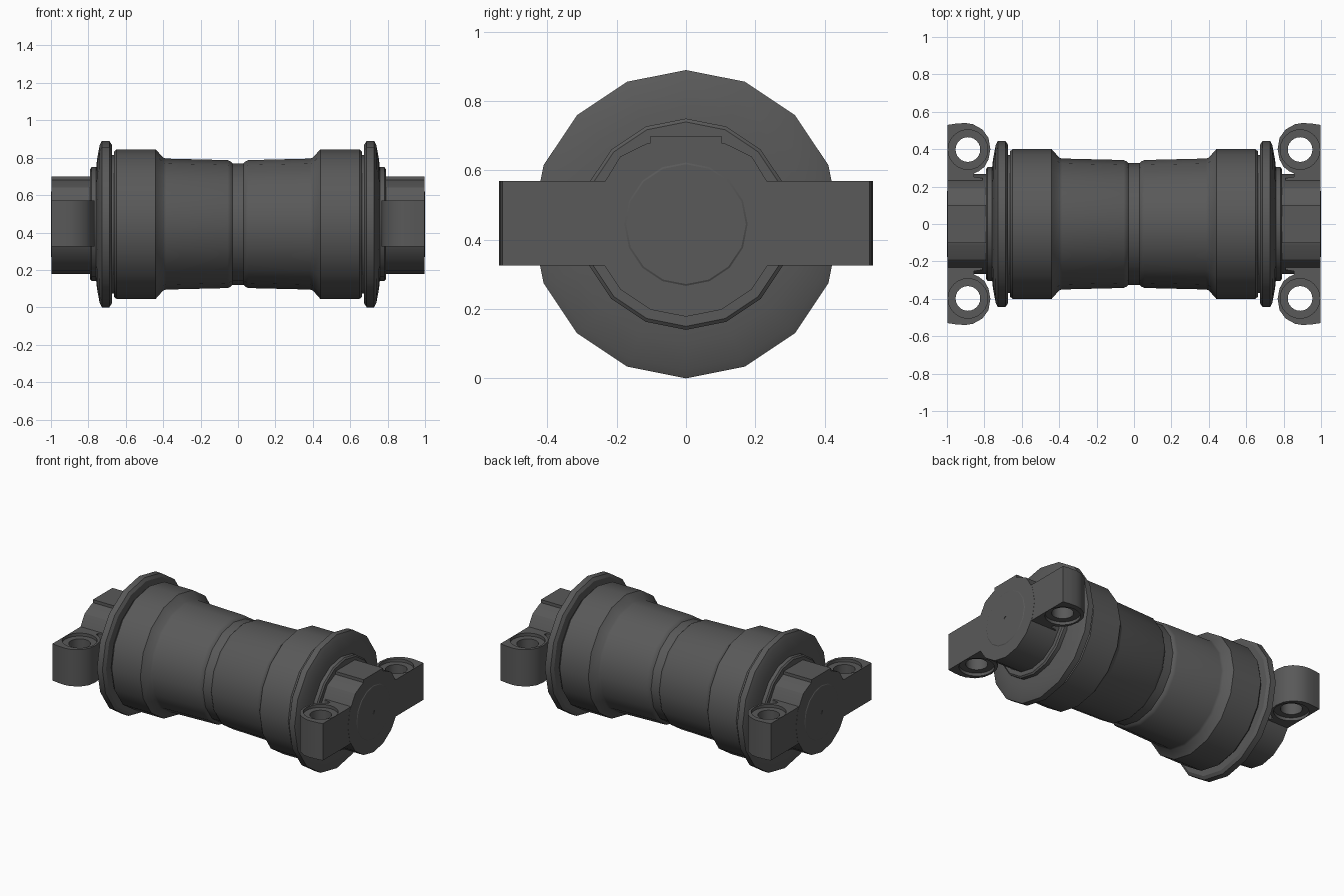
import bpy, bmesh
from math import sin, cos, pi, radians

if "Cube" in bpy.data.objects:
    bpy.data.objects.remove(bpy.data.objects["Cube"])

C = 0.445  # height of the roller axis

steel = bpy.data.materials.new("dark_steel")
steel.diffuse_color = (0.1, 0.1, 0.1, 1)
steel.use_nodes = True
steel.node_tree.nodes["Principled BSDF"].inputs["Base Color"].default_value = steel.diffuse_color


def finish(name, bm):
    bmesh.ops.remove_doubles(bm, verts=bm.verts, dist=1e-5)
    bmesh.ops.recalc_face_normals(bm, faces=bm.faces)
    me = bpy.data.meshes.new(name)
    bm.to_mesh(me)
    bm.free()
    me.materials.append(steel)
    ob = bpy.data.objects.new(name, me)
    bpy.context.collection.objects.link(ob)
    return ob


def lathe(name, profile, n, place):
    """Revolve (axial, radius) points; place maps (axial, u, v) to xyz."""
    bm = bmesh.new()
    rings = [[bm.verts.new(place(a, r * sin(2 * pi * k / n), r * cos(2 * pi * k / n)))
              for k in range(n)] for a, r in profile]
    for p, q in zip(rings, rings[1:]):
        for k in range(n):
            j = (k + 1) % n
            bm.faces.new((p[k], p[j], q[j], q[k]))
    return finish(name, bm)


def prism(name, pts, lo, hi, place):
    """Extrude a 2D outline between two depths."""
    bm = bmesh.new()
    a = [bm.verts.new(place(lo, u, v)) for u, v in pts]
    b = [bm.verts.new(place(hi, u, v)) for u, v in pts]
    bm.faces.new(a)
    bm.faces.new(b)
    for k in range(len(pts)):
        j = (k + 1) % len(pts)
        bm.faces.new((a[k], a[j], b[j], b[k]))
    return finish(name, bm)


def mirrored(half):
    return [(-a, r) for a, r in reversed(half)] + half


def activate(ob):
    bpy.ops.object.select_all(action='DESELECT')
    ob.select_set(True)
    bpy.context.view_layer.objects.active = ob


def smooth(ob):
    activate(ob)
    bpy.ops.object.shade_smooth_by_angle(angle=radians(30))


def mirror(ob, x, y):
    activate(ob)
    m = ob.modifiers.new("mirror", 'MIRROR')
    m.use_axis = (x, y, False)
    m.use_mirror_merge = False
    bpy.ops.object.modifier_apply(modifier=m.name)


def along_x(a, u, v):
    return (a, u, C + v)


# Roller: waist groove, treads, flanges and end collars
roller = lathe("roller", mirrored([
    (0.03, 0.325), (0.04, 0.335), (0.055, 0.342), (0.385, 0.35), (0.40, 0.355),
    (0.44, 0.40), (0.65, 0.40), (0.663, 0.388), (0.663, 0.37),
    (0.675, 0.37), (0.675, 0.425), (0.688, 0.445), (0.728, 0.445), (0.74, 0.42),
    (0.754, 0.345), (0.758, 0.305), (0.782, 0.305), (0.79, 0.295), (0.79, 0)]), 16, along_x)

# Axle pin with a small centre mark in each end
pin = lathe("axle_pin", mirrored([
    (0.95, 0.178), (0.997, 0.178), (1.0, 0.173), (1.0, 0.01), (0.985, 0.01), (0.985, 0)]),
    16, along_x)

# Bracket hubs: round below, with a raised key on top
side = [(0.102, 0.198), (0.189, 0.256), (0.247, 0.343), (0.267, 0.445), (0.247, 0.547),
        (0.19, 0.64), (0.115, 0.677), (0.102, 0.68), (0.102, 0.70)]
outline = [(0, 0.178)] + side + [(-y, z) for y, z in reversed(side)]
hub = prism("bracket_hub", outline, 0.785, 0.997, lambda d, u, v: (d, u, v))
mirror(hub, True, False)

# Bracket arms ending in rounded bolt lugs
arm = prism("bracket_arm", [
    (0.996, 0.18), (0.996, 0.53), (0.95, 0.537), (0.90, 0.54), (0.86, 0.533),
    (0.81, 0.505), (0.778, 0.46), (0.768, 0.40), (0.778, 0.345), (0.80, 0.305),
    (0.83, 0.282), (0.855, 0.27), (0.855, 0.252), (0.81, 0.245), (0.81, 0.18)],
    0.325, 0.57, lambda d, u, v: (u, v, d))

# Bolt hole, counterbored top and bottom
cutter = lathe("bolt_hole_cutter", [
    (0.28, 0), (0.28, 0.106), (0.345, 0.106), (0.345, 0.066),
    (0.55, 0.066), (0.55, 0.106), (0.62, 0.106), (0.62, 0)],
    24, lambda a, u, v: (0.888 + u, 0.398 + v, a))
cutter.hide_render = True
activate(arm)
cut = arm.modifiers.new("bolt_hole", 'BOOLEAN')
cut.operation = 'DIFFERENCE'
cut.solver = 'EXACT'
cut.object = cutter
bpy.ops.object.modifier_apply(modifier=cut.name)
bpy.data.objects.remove(cutter)
mirror(arm, True, True)

for part in (roller, pin, hub, arm):
    smooth(part)
